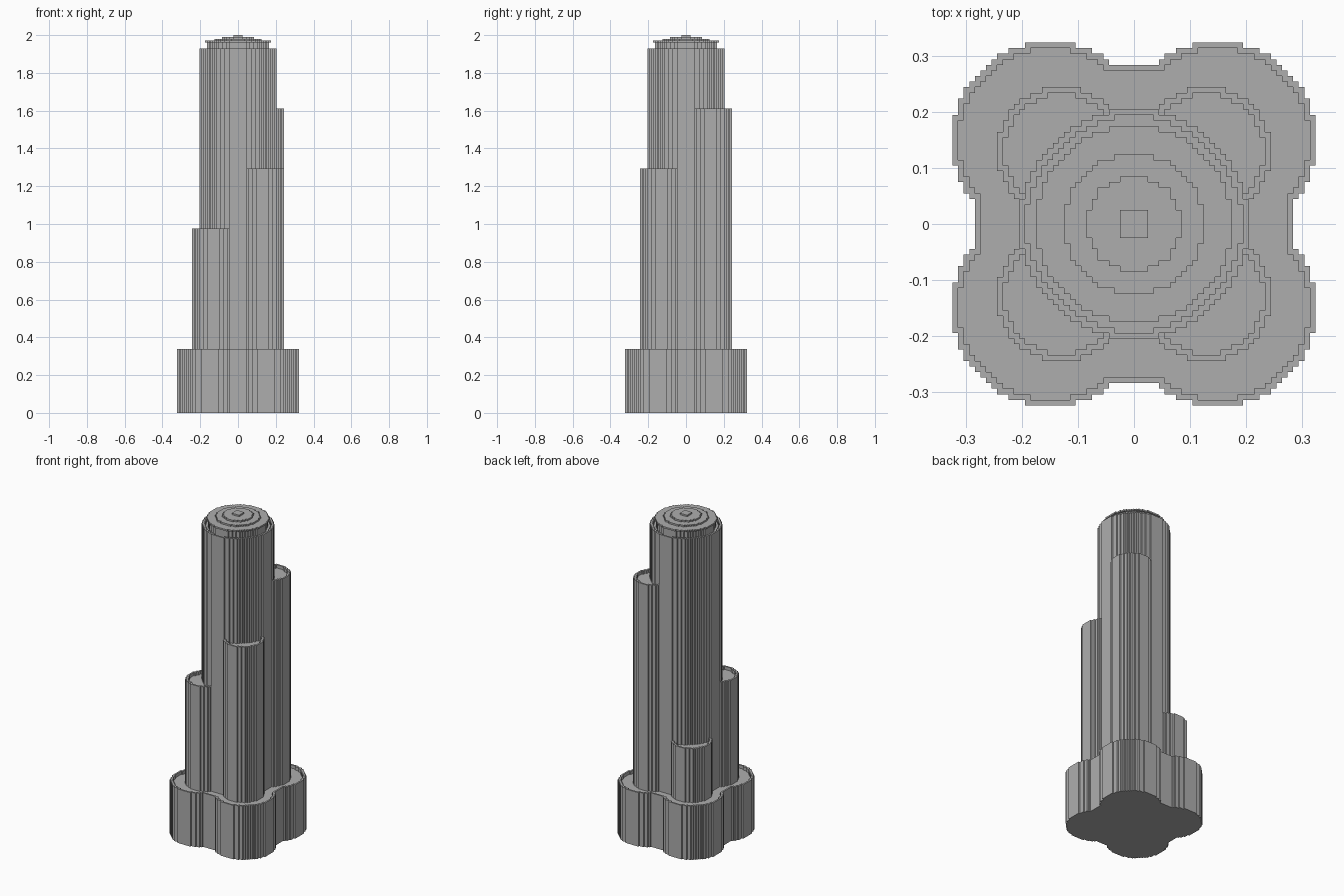
import bpy, bmesh, math

cube = bpy.data.objects.get("Cube")
if cube:
    bpy.data.objects.remove(cube, do_unlink=True)

CELL = 2 / 201          # size of one block
RIM = 2                 # parapet height in blocks

stone = bpy.data.materials.new("grey_stone")
stone.use_nodes = True
stone.diffuse_color = (0.42, 0.42, 0.42, 1)
stone.node_tree.nodes["Principled BSDF"].inputs["Base Color"].default_value = (0.42, 0.42, 0.42, 1)


def disc(radius, cx=0, cy=0):
    """Blocks whose centres lie inside a circle."""
    r = math.ceil(radius)
    return {(cx + x, cy + y) for x in range(-r, r + 1) for y in range(-r, r + 1)
            if x * x + y * y <= radius * radius}


def inner(cells):
    """Blocks fully surrounded by others, which leaves out the rim."""
    steps = (-1, 0, 1)
    return {(x, y) for x, y in cells
            if all((x + i, y + j) in cells for i in steps for j in steps)}


def raise_faces(bm, faces, height):
    result = bmesh.ops.extrude_face_region(bm, geom=faces)
    verts = [g for g in result["geom"] if isinstance(g, bmesh.types.BMVert)]
    bmesh.ops.translate(bm, verts=verts, vec=(0, 0, height * CELL))
    return [g for g in result["geom"] if isinstance(g, bmesh.types.BMFace)]


def block_part(name, cells, bottom, top, parapet=False):
    """Extrude a stepped footprint, with an optional raised rim on top."""
    bm = bmesh.new()
    corners = {}

    def corner(x, y):
        if (x, y) not in corners:
            corners[x, y] = bm.verts.new(((x - 0.5) * CELL, (y - 0.5) * CELL, bottom * CELL))
        return corners[x, y]

    sheet = [bm.faces.new((corner(x, y), corner(x + 1, y), corner(x + 1, y + 1), corner(x, y + 1)))
             for x, y in sorted(cells)]
    roof = raise_faces(bm, sheet, top - bottom - (RIM if parapet else 0))
    if parapet:
        floor = inner(cells)
        rim = []
        for f in roof:
            c = f.calc_center_median()
            if (round(c.x / CELL), round(c.y / CELL)) not in floor:
                rim.append(f)
        raise_faces(bm, rim, RIM)
    bmesh.ops.recalc_face_normals(bm, faces=bm.faces[:])
    bmesh.ops.dissolve_limit(bm, angle_limit=0.02, verts=bm.verts[:], edges=bm.edges[:])
    mesh = bpy.data.meshes.new(name)
    bm.to_mesh(mesh)
    bm.free()
    mesh.materials.append(stone)
    obj = bpy.data.objects.new(name, mesh)
    bpy.context.collection.objects.link(obj)
    return obj


# Four-lobed base
base = disc(28.5)
for sx in (-1, 1):
    for sy in (-1, 1):
        base |= disc(17.5, sx * 15, sy * 15)
block_part("base", base, 0, 34, parapet=True)

# Corner towers rising in a spiral, and the main tower
towers = [("back_right_tower", -1, 1, 66), ("front_right_tower", -1, -1, 98),
          ("front_left_tower", 1, -1, 130), ("back_left_tower", 1, 1, 162)]
for name, sx, sy, top in towers:
    block_part(name, disc(11.5, sx * 13, sy * 13), 32, top, parapet=True)
block_part("main_tower", disc(20.5), 32, 194, parapet=True)

# Stepped roof
block_part("roof_drum", disc(16.5), 192, 197)
for i, radius in enumerate((17.5, 12.6, 8.5)):
    block_part(f"roof_step_{i + 1}", disc(radius), 197 + i, 198 + i)
square = {(x, y) for x in range(-2, 3) for y in range(-2, 3)}
block_part("roof_finial", square, 200, 201)
